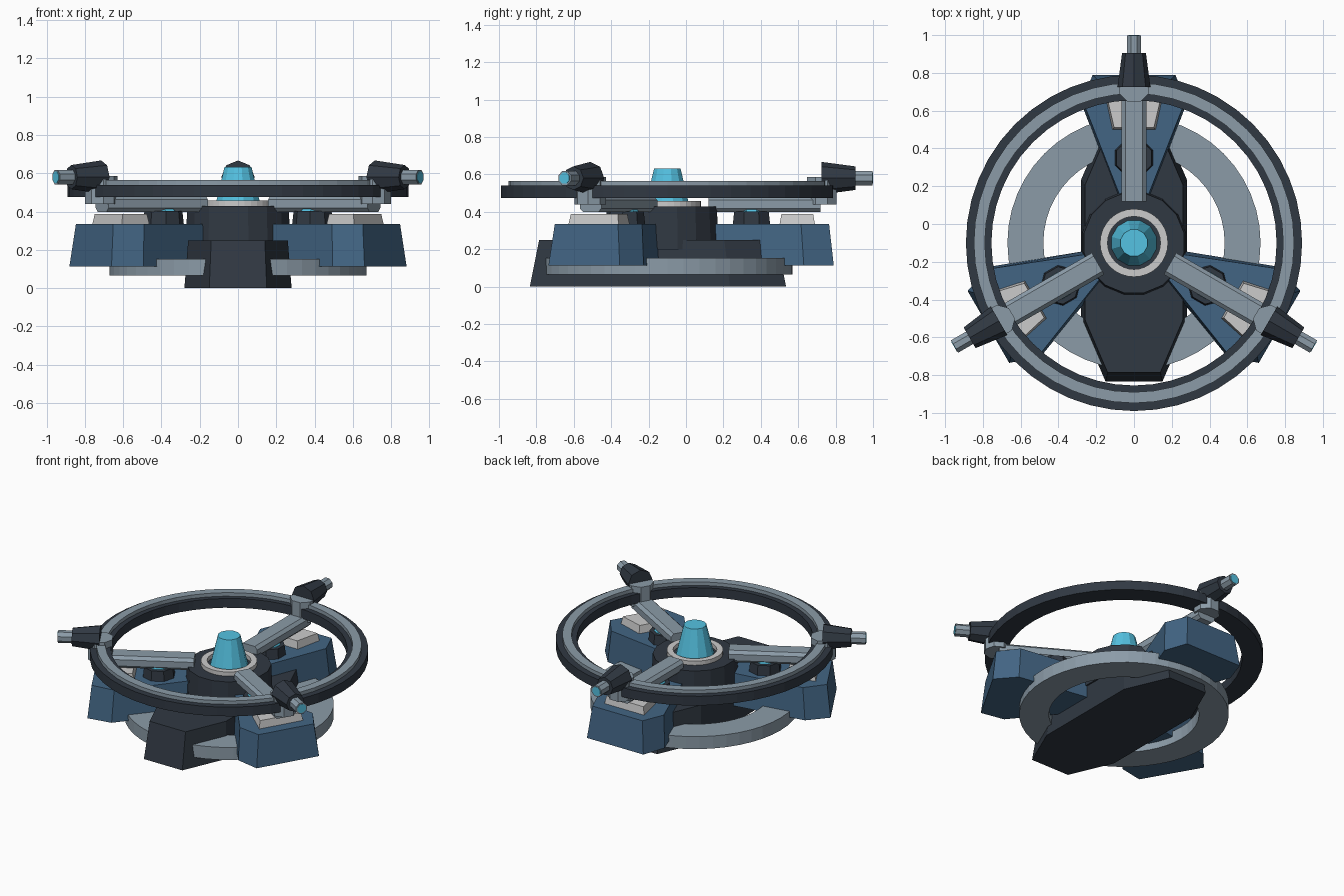
import bpy
from math import pi, cos, sin, radians
from mathutils import Matrix

if "Cube" in bpy.data.objects:
    bpy.data.objects.remove(bpy.data.objects["Cube"])


def colour(name, rgb):
    m = bpy.data.materials.new(name)
    m.diffuse_color = (*rgb, 1)
    m.use_nodes = True
    m.node_tree.nodes["Principled BSDF"].inputs["Base Color"].default_value = m.diffuse_color
    return m


DARK = colour("dark_metal", (0.030, 0.040, 0.055))
STEEL = colour("steel", (0.26, 0.33, 0.39))
BLUE = colour("blue_armour", (0.055, 0.13, 0.23))
GLOW = colour("cyan_glow", (0.09, 0.54, 0.76))
PALE = colour("pale_plate", (0.56, 0.57, 0.58))
HUB = Matrix.Translation((0, -0.1, 0))


def build(name, verts, faces, mat, matrix):
    me = bpy.data.meshes.new(name)
    me.from_pydata(verts, [], faces)
    me.transform(matrix)
    me.materials.append(mat)
    ob = bpy.data.objects.new(name, me)
    bpy.context.collection.objects.link(ob)
    return ob


def prism(name, low, high, z0, z1, mat, matrix=HUB):
    """Solid between two outlines with the same point count."""
    n = len(low)
    verts = [(x, y, z0) for x, y in low] + [(x, y, z1) for x, y in high]
    faces = [(i, (i + 1) % n, n + (i + 1) % n, n + i) for i in range(n)]
    faces += [tuple(reversed(range(n))), tuple(range(n, 2 * n))]
    return build(name, verts, faces, mat, matrix)


def circle(r, n, phase=0.0):
    return [(r * cos(2 * pi * i / n + phase), r * sin(2 * pi * i / n + phase)) for i in range(n)]


def frustum(name, r0, r1, z0, z1, n, mat, matrix=HUB, phase=0.0):
    return prism(name, circle(r0, n, phase), circle(r1, n, phase), z0, z1, mat, matrix)


def ring(name, r_in, r_out, z0, z1, n, mat):
    """Revolved rectangular profile around the hub axis."""
    prof = [(r_out, z0), (r_out, z1), (r_in, z1), (r_in, z0)]
    verts = [(r * x, r * y, z) for x, y in circle(1, n) for r, z in prof]
    faces = [(4 * i + j, 4 * ((i + 1) % n) + j, 4 * ((i + 1) % n) + (j + 1) % 4, 4 * i + (j + 1) % 4)
             for i in range(n) for j in range(4)]
    return build(name, verts, faces, mat, HUB)


def mirrored(half):
    """Close a half outline (v > 0 side, rising u) by mirroring across v = 0."""
    return [(u, -v) for u, v in half] + [(u, v) for u, v in reversed(half)]


# base hull, long along y
def hull(w, tip, length, chamfer):
    a, b = length, length - chamfer
    return [(-tip, -a), (tip, -a), (w, -b), (w, b), (tip, a), (-tip, a), (-w, b), (-w, -b)]


prism("base_hull", hull(0.28, 0.15, 0.685, 0.30), hull(0.26, 0.14, 0.635, 0.28),
      0, 0.25, DARK, Matrix.Translation((0, -0.15, 0)))

# hub and rings
ring("lower_ring", 0.48, 0.67, 0.065, 0.153, 48, STEEL)
frustum("hub_drum", 0.28, 0.27, 0.20, 0.428, 16, DARK, phase=pi / 16)
ring("hub_collar", 0.14, 0.18, 0.42, 0.457, 32, PALE)
frustum("core_cone", 0.124, 0.073, 0.425, 0.633, 12, GLOW, phase=pi / 12)
ring("outer_ring", 0.755, 0.89, 0.475, 0.54, 48, DARK)
ring("outer_ring_inlay", 0.79, 0.848, 0.53, 0.565, 48, STEEL)

# three identical arms, u axis pointing outward
for k, deg in enumerate((90, 210, 330), 1):
    arm = HUB @ Matrix.Rotation(radians(deg), 4, 'Z')
    tag = f"_{k}"
    # armour pod
    prism("armour_pod" + tag,
          mirrored([(0.20, 0.075), (0.73, 0.275), (0.89, 0.22)]),
          mirrored([(0.20, 0.055), (0.715, 0.257), (0.865, 0.195)]),
          0.113, 0.335, BLUE, arm)
    # pale plate on the pod
    prism("pod_plate" + tag, mirrored([(0.60, 0.115), (0.79, 0.155)]),
          mirrored([(0.61, 0.105), (0.78, 0.145)]), 0.33, 0.388, PALE, arm)
    # glowing vent
    vent = arm @ Matrix.Translation((0.45, 0, 0))
    frustum("vent_housing" + tag, 0.108, 0.10, 0.33, 0.403, 8, DARK, vent, pi / 8)
    frustum("vent_glow" + tag, 0.075, 0.042, 0.40, 0.44, 8, GLOW, vent, pi / 8)
    # spoke with chamfered section, extruded along u
    along = arm @ Matrix.Translation((0, 0, 0.44)) @ Matrix.Rotation(pi / 2, 4, 'Y')
    a, b, c = 0.042, 0.066, 0.02
    sect = [(-a, -b + c), (-a + c, -b), (a - c, -b), (a, -b + c),
            (a, b - c), (a - c, b), (-a + c, b), (-a, b - c)]
    prism("spoke" + tag, sect, sect, 0.22, 0.82, STEEL, along)
    # pivot clamping the cannon to the ring
    frustum("cannon_pivot" + tag, 0.085, 0.085, 0.44, 0.585, 8, STEEL,
            arm @ Matrix.Translation((0.825, 0, 0)), pi / 8)
    # cannon body, barrel and muzzle
    gun = arm @ Matrix.Translation((0, 0, 0.58)) @ Matrix.Rotation(pi / 2, 4, 'Y')
    frustum("cannon_body" + tag, 0.087, 0.063, 0.825, 1.005, 8, DARK, gun)
    frustum("cannon_barrel" + tag, 0.041, 0.041, 0.98, 1.097, 8, STEEL, gun, pi / 8)
    frustum("muzzle_glow" + tag, 0.032, 0.032, 1.08, 1.10, 8, GLOW, gun, pi / 8)
